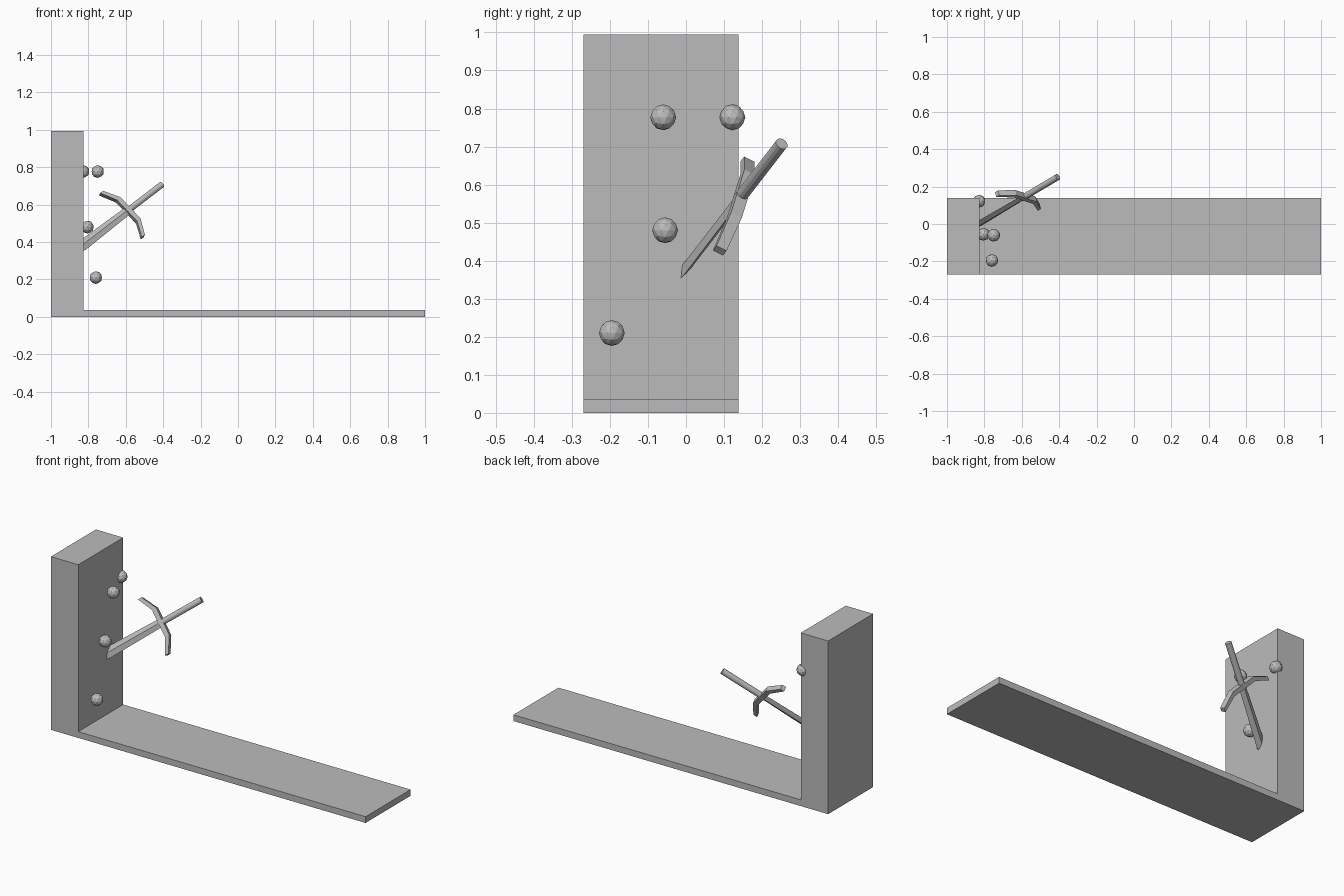
import bpy, bmesh, math
from mathutils import Vector, Matrix

if "Cube" in bpy.data.objects:
    bpy.data.objects.remove(bpy.data.objects["Cube"])

grey = bpy.data.materials.new("stone grey")
grey.diffuse_color = (0.5, 0.5, 0.5, 1)
grey.use_nodes = True
grey.node_tree.nodes["Principled BSDF"].inputs["Base Color"].default_value = grey.diffuse_color


def finish(name, bm, matrix=Matrix()):
    bmesh.ops.recalc_face_normals(bm, faces=bm.faces)
    me = bpy.data.meshes.new(name)
    bm.to_mesh(me)
    bm.free()
    me.materials.append(grey)
    ob = bpy.data.objects.new(name, me)
    ob.matrix_world = matrix
    bpy.context.collection.objects.link(ob)
    return ob


def loft(name, sections, matrix=Matrix()):
    """Skin a row of equal-sized closed sections and cap both ends."""
    bm = bmesh.new()
    rings = [[bm.verts.new(p) for p in s] for s in sections]
    n = len(rings[0])
    for a, b in zip(rings, rings[1:]):
        for i in range(n):
            j = (i + 1) % n
            bm.faces.new((a[i], a[j], b[j], b[i]))
    bm.faces.new(rings[0])
    bm.faces.new(rings[-1])
    return finish(name, bm, matrix)


# Wall and floor slab, one L-shaped profile
profile = [(-1, 0), (1, 0), (1, 0.036), (-0.826, 0.036), (-0.826, 0.995), (-1, 0.995)]
loft("wall_and_floor", [[(x, y, z) for x, z in profile] for y in (-0.27, 0.138)])

# Small balls on the wall
for i, pos in enumerate([(-0.828, 0.122, 0.777), (-0.75, -0.06, 0.777),
                         (-0.805, -0.055, 0.48), (-0.76, -0.195, 0.21)]):
    bm = bmesh.new()
    bmesh.ops.create_icosphere(bm, subdivisions=2, radius=0.034)
    finish(f"ball_{i + 1}", bm, Matrix.Translation(pos))

# Sword frame: local x along the guard, y across the flat, z towards the handle
d = Vector((0.718, 0.426, 0.551)).normalized()
u = Vector((-0.668, 0.223, 0.712))
u = (u - d * u.dot(d)).normalized()
w = d.cross(u)
frame = Matrix((u, w, d)).transposed().to_4x4()
frame.translation = (-0.59, 0.143, 0.567)

# Handle
bm = bmesh.new()
bmesh.ops.create_cone(bm, cap_ends=True, segments=12, radius1=0.017, radius2=0.017,
                      depth=0.265, matrix=Matrix.Translation((0, 0, 0.1225)))
finish("sword_handle", bm, frame)


# Blade, diamond section, buried in the wall
def diamond(z, a, b):
    return [(a, 0, z), (0, b, z), (-a, 0, z), (0, -b, z)]


loft("sword_blade", [diamond(0, 0.023, 0.012), diamond(-0.34, 0.03, 0.012),
                     diamond(-0.42, 0.003, 0.002)], frame)

# Crossguard with swept ends
half = [(0.08, 0.004, 0.013, 0.016), (0.166, -0.042, 0.011, 0.015)]
stations = [(-x, z, t, b) for x, z, t, b in reversed(half)] + half
loft("sword_guard", [[(x, -b, z - t), (x, b, z - t), (x, b, z + t), (x, -b, z + t)]
                     for x, z, t, b in stations], frame)
